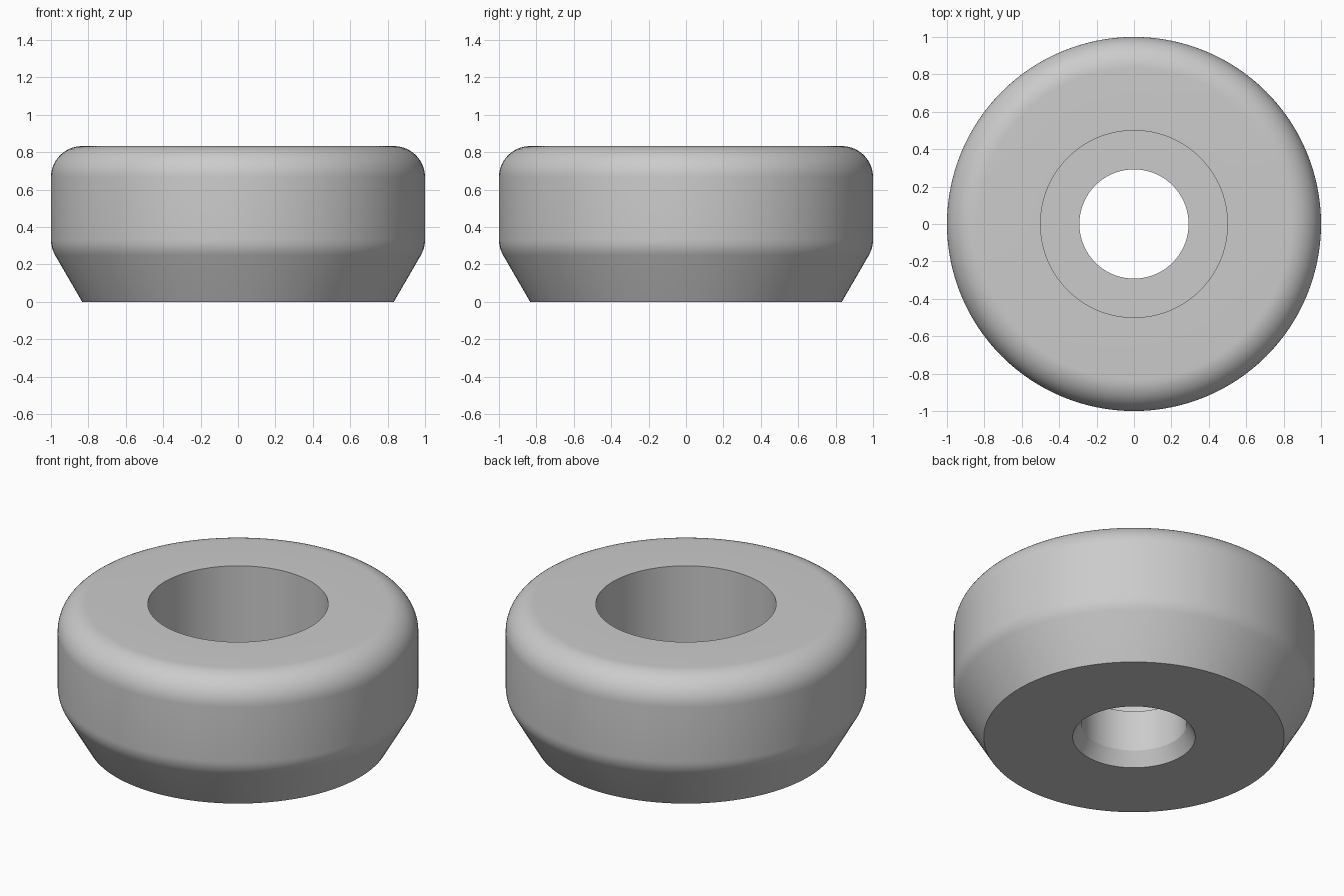
import bpy
import bmesh
import math

SEGMENTS = 128

cube = bpy.data.objects.get("Cube")
if cube:
    bpy.data.objects.remove(cube, do_unlink=True)


def arc(cx, cz, radius, start, end, steps):
    """Points (radius, height) along a fillet, angles in degrees."""
    points = []
    for i in range(steps + 1):
        a = math.radians(start + (end - start) * i / steps)
        points.append((cx + radius * math.cos(a), cz + radius * math.sin(a)))
    return points


# Main sizes
height = 0.833
fillet = 0.167
bore, counterbore, floor = 0.292, 0.5, 0.333
lead_in = 0.083
taper = math.tan(math.radians(30))

# Closed cross-section: tapered base, rounded shoulder, counterbore, through hole
profile = [(bore + lead_in * taper, 0), (0.833, 0)]
profile += arc(1 - fillet, floor, fillet, -30, 0, 5)
profile += arc(1 - fillet, height - fillet, fillet, 0, 90, 14)
profile += [(counterbore, height), (counterbore, floor), (bore, floor), (bore, lead_in)]

# Revolve the cross-section about the vertical axis
bm = bmesh.new()
verts = [bm.verts.new((r, 0, z)) for r, z in profile]
edges = [bm.edges.new((v, verts[(i + 1) % len(verts)])) for i, v in enumerate(verts)]
bmesh.ops.spin(bm, geom=verts + edges, cent=(0, 0, 0), axis=(0, 0, 1),
               angle=math.tau, steps=SEGMENTS)
bmesh.ops.remove_doubles(bm, verts=bm.verts[:], dist=0.0001)
bmesh.ops.recalc_face_normals(bm, faces=bm.faces[:])
mesh = bpy.data.meshes.new("bumper_foot")
bm.to_mesh(mesh)
bm.free()

foot = bpy.data.objects.new("bumper_foot", mesh)
bpy.context.collection.objects.link(foot)

# Single grey colour
grey = bpy.data.materials.new("light_grey")
grey.use_nodes = True
colour = (0.6, 0.6, 0.6, 1)
grey.diffuse_color = colour
grey.node_tree.nodes["Principled BSDF"].inputs["Base Color"].default_value = colour
mesh.materials.append(grey)

# Smooth the round surfaces, keep the rims sharp
bpy.ops.object.select_all(action="DESELECT")
foot.select_set(True)
bpy.context.view_layer.objects.active = foot
bpy.ops.object.shade_smooth_by_angle(angle=math.radians(25))
